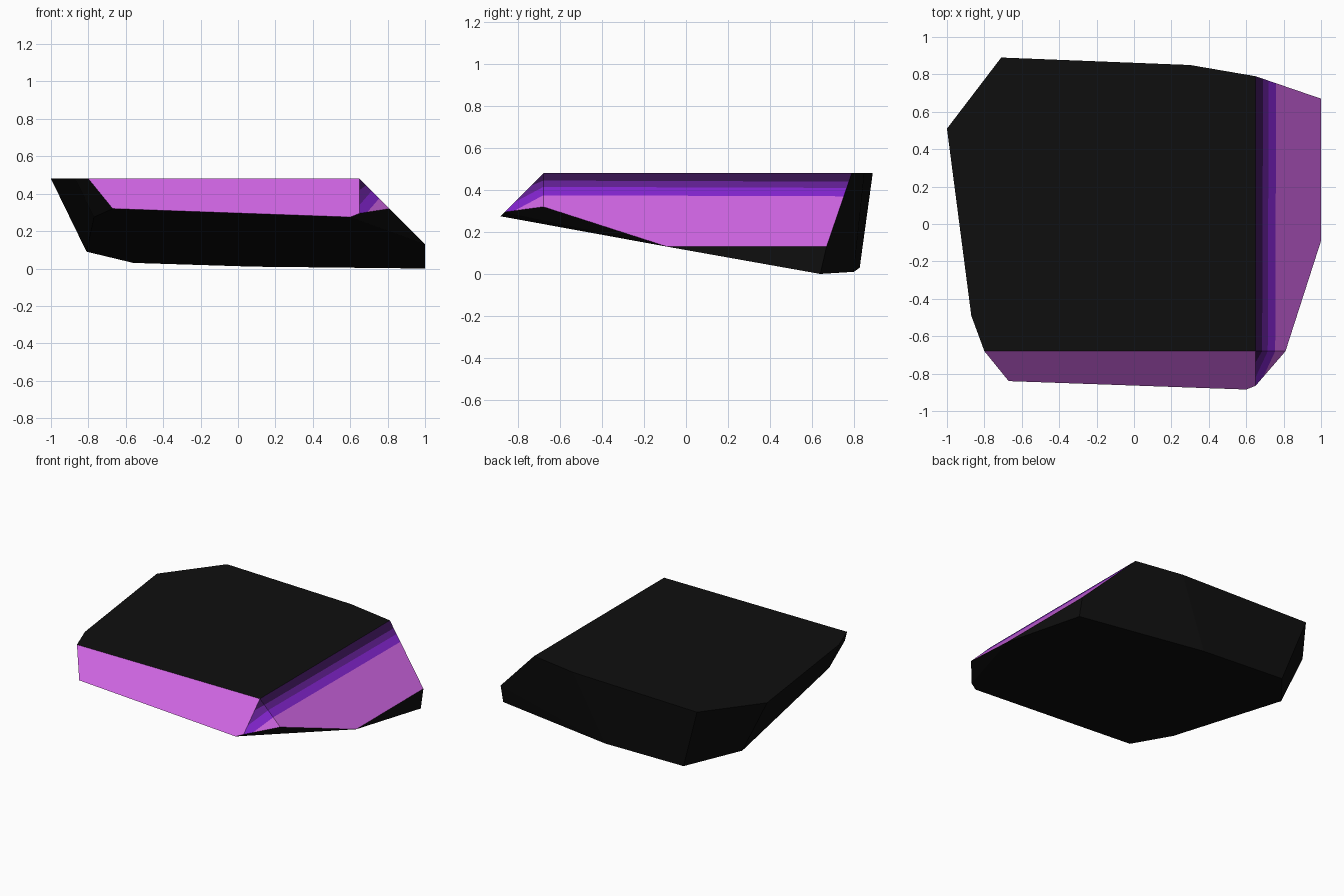
import bpy, bmesh
from mathutils import Vector

if "Cube" in bpy.data.objects:
    bpy.data.objects.remove(bpy.data.objects["Cube"])

TOP = 0.48


def material(name, rgb):
    m = bpy.data.materials.new(name)
    m.diffuse_color = (*rgb, 1)
    m.use_nodes = True
    m.node_tree.nodes["Principled BSDF"].inputs["Base Color"].default_value = m.diffuse_color
    return m


materials = [
    material("black", (0.0045, 0.0045, 0.0045)),
    material("pink_purple", (0.62, 0.13, 0.76)),
    material("darkest_purple", (0.035, 0.006, 0.075)),
    material("mid_purple", (0.12, 0.014, 0.29)),
    material("bright_purple", (0.23, 0.018, 0.63)),
]

# Outline of the flat top
top = [(-1, .51), (-.71, .89), (.30, .85), (.65, .79),
       (.65, -.68), (-.80, -.68), (-.87, -.49)]
# Lower ends of the 45 degree chamfers on the front and the right
front_low = [(-.67, -.84), (.60, -.885), (.65, -.865)]
right_low = [(.81, -.68), (1, -.09), (1, .67)]
# Corners of the tilted underside
under = [(1, .64, 0), (.08, .80, .01), (-.56, .828, .03),
         (-.81, .52, .09), (-.77, -.52, .275)]

points = [(x, y, TOP) for x, y in top]
points += [(x, y, TOP + y + .68) for x, y in front_low]
points += [(x, y, TOP + .65 - x) for x, y in right_low]
points += under

# The slab is the convex hull of these corners
bm = bmesh.new()
for p in points:
    bm.verts.new(p)
bmesh.ops.convex_hull(bm, input=bm.verts[:])
bmesh.ops.dissolve_limit(bm, angle_limit=0.02, verts=bm.verts[:], edges=bm.edges[:])
bmesh.ops.recalc_face_normals(bm, faces=bm.faces[:])


def kind(f):
    n = f.normal
    if not 0.3 < n.z < 0.95:
        return "plain"
    if n.x > 0.6:
        return "slope"
    if n.x > 0.3:
        return "corner"
    return "front" if n.y < -0.5 else "plain"


def cut(region, a, b):
    """Cut one region along a line seen from above; the normal points outward (+x)."""
    faces = [f for f in bm.faces if kind(f) == region]
    edges = {e for f in faces for e in f.edges}
    verts = {v for f in faces for v in f.verts}
    n = Vector((a[1] - b[1], b[0] - a[0], 0)).normalized()
    bmesh.ops.bisect_plane(bm, geom=faces + list(edges) + list(verts), dist=1e-5,
                           plane_co=(*a, 0), plane_no=n)


# Stripe borders: straight along the right chamfer, bending in at the corner
stripes = {
    "slope": [((x, -.68), (x + .005, .79)) for x in (.685, .715, .755)],
    "corner": [((.685, -.68), (.65, -.74)), ((.715, -.68), (.65, -.82)),
               ((.755, -.68), (.69, -.82))],
}
for region, lines in stripes.items():
    for a, b in lines:
        cut(region, a, b)

# Colours by face direction and by stripe
for f in bm.faces:
    k = kind(f)
    if k == "front":
        f.material_index = 1
    elif k in stripes:
        c = f.calc_center_median()
        outside = 0
        for a, b in stripes[k]:
            border = a[0] + (c.y - a[1]) * (b[0] - a[0]) / (b[1] - a[1])
            outside += c.x > border
        f.material_index = (2, 3, 4, 1)[outside]

mesh = bpy.data.meshes.new("chamfered_slab")
bm.to_mesh(mesh)
bm.free()
for m in materials:
    mesh.materials.append(m)
slab = bpy.data.objects.new("chamfered_slab", mesh)
bpy.context.collection.objects.link(slab)
